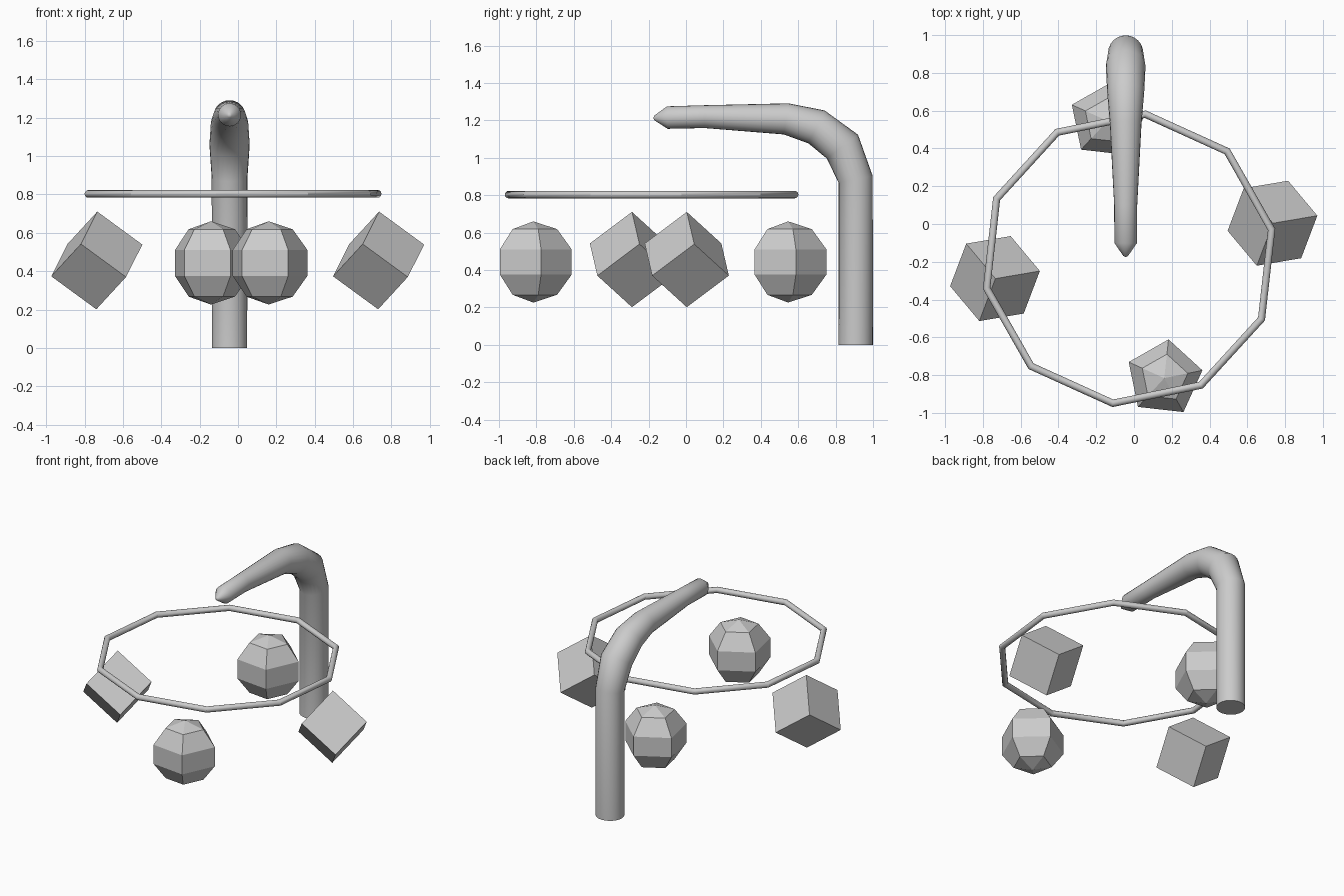
import bpy, bmesh
from math import cos, sin, pi, radians
from mathutils import Vector, Matrix

if "Cube" in bpy.data.objects:
    bpy.data.objects.remove(bpy.data.objects["Cube"])


def add_object(name, bm, loc=(0, 0, 0)):
    bmesh.ops.remove_doubles(bm, verts=bm.verts, dist=1e-5)
    bmesh.ops.recalc_face_normals(bm, faces=bm.faces)
    mesh = bpy.data.meshes.new(name)
    bm.to_mesh(mesh)
    bm.free()
    ob = bpy.data.objects.new(name, mesh)
    ob.location = loc
    bpy.context.collection.objects.link(ob)
    return ob


def smooth(ob, angle):
    bpy.ops.object.select_all(action='DESELECT')
    bpy.context.view_layer.objects.active = ob
    ob.select_set(True)
    bpy.ops.object.shade_smooth_by_angle(angle=radians(angle))


def sweep(name, path, sides, loc=(0, 0, 0), turn=0.0):
    """Round sweep along (y, z, radius) points lying in the YZ plane."""
    bm = bmesh.new()
    pts = [Vector((0, y, z)) for y, z, r in path]
    across = Vector((1, 0, 0))
    rings = []
    for i, p in enumerate(pts):
        t = Vector()
        if i > 0:
            t += (p - pts[i - 1]).normalized()
        if i < len(pts) - 1:
            t += (pts[i + 1] - p).normalized()
        n = t.normalized().cross(across)
        r = path[i][2]
        rings.append([bm.verts.new(p + r * (cos(a) * across + sin(a) * n))
                      for a in (turn + 2 * pi * k / sides for k in range(sides))])
    for lo, hi in zip(rings, rings[1:]):
        for k in range(sides):
            j = (k + 1) % sides
            bm.faces.new((lo[k], lo[j], hi[j], hi[k]))
    for ring, end in ((rings[0], path[0]), (rings[-1], path[-1])):
        if end[2] > 0:
            bm.faces.new(ring)
    return add_object(name, bm, loc)


# Upright post bending into a tapered arm with a pointed tip
arm = sweep("post_and_arm", [
    (0.907, 0.0, 0.092), (0.907, 0.885, 0.093), (0.836, 1.06, 0.105),
    (0.698, 1.165, 0.098), (0.535, 1.208, 0.084), (0.1, 1.22, 0.061),
    (-0.1, 1.215, 0.06), (-0.17, 1.213, 0.012), (-0.175, 1.213, 0.0)],
    24, (-0.044, 0, 0))
smooth(arm, 40)

# Ten-sided hanging hoop
bpy.ops.mesh.primitive_torus_add(major_segments=10, minor_segments=12,
                                 major_radius=0.77, minor_radius=0.02,
                                 location=(-0.026, -0.184, 0.803),
                                 rotation=(0, 0, radians(11.6)))
hoop = bpy.context.object
hoop.name = hoop.data.name = "hoop"
smooth(hoop, 32)

# Five-sided low-poly balls
R = 0.217
ball_profile = [(0, -R * cos(pi * i / 5), R * sin(pi * i / 5) if 0 < i < 5 else 0)
                for i in range(6)]
for name, x, y in (("ball_front", 0.16, -0.816), ("ball_back", -0.141, 0.546)):
    sweep(name, ball_profile, 5, (x, y, 0.443), radians(83.6))

# Cubes balanced on a corner
u = Vector((0.235, 0.04, -0.172)).normalized()
v = Vector((-0.083, -0.225, -0.171)).normalized()
w = u.cross(v).normalized()
v = w.cross(u)
turned = Matrix((u, v, w)).transposed().to_4x4()
for name, x, y in (("cube_left", -0.736, -0.289), ("cube_right", 0.733, 0.004)):
    bm = bmesh.new()
    bmesh.ops.create_cube(bm, size=0.294, matrix=turned)
    add_object(name, bm, (x, y, 0.456))
